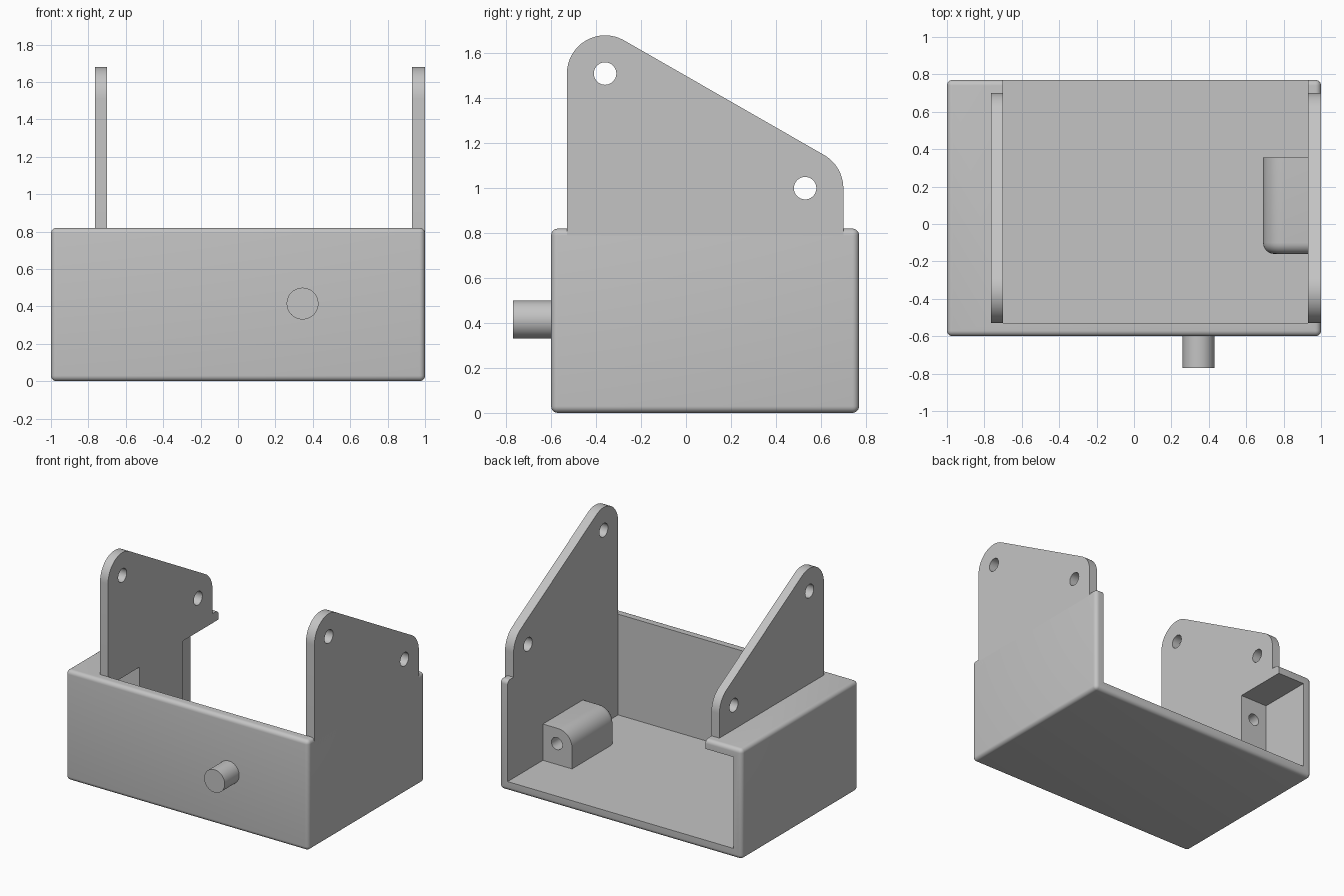
import bpy, bmesh
from math import cos, sin, pi, atan2, hypot, acos, radians

cube = bpy.data.objects.get("Cube")
if cube:
    bpy.data.objects.remove(cube, do_unlink=True)

grey = bpy.data.materials.new("plain grey")
grey.use_nodes = True
COLOUR = (0.55, 0.55, 0.55, 1)
grey.diffuse_color = COLOUR
grey.node_tree.nodes["Principled BSDF"].inputs["Base Color"].default_value = COLOUR


def arc(cx, cy, r, start, end, steps=16):
    return [(cx + r * cos(start + (end - start) * i / steps),
             cy + r * sin(start + (end - start) * i / steps)) for i in range(steps + 1)]


def circle(cx, cy, r, steps=40):
    return arc(cx, cy, r, 0, 2 * pi, steps)[:-1]


def prism(name, outline, axis, lo, hi, bevel=0, pick=None):
    """Extrude a (y,z) outline along x, or an (x,z) outline along y."""
    bm = bmesh.new()
    place = (lambda t, a, b: (t, a, b)) if axis == "x" else (lambda t, a, b: (a, t, b))
    rings = [[bm.verts.new(place(t, a, b)) for a, b in outline] for t in (lo, hi)]
    for ring in rings:
        bm.faces.new(ring)
    n = len(outline)
    for i in range(n):
        j = (i + 1) % n
        bm.faces.new((rings[0][i], rings[0][j], rings[1][j], rings[1][i]))
    bmesh.ops.recalc_face_normals(bm, faces=bm.faces)
    if bevel:
        edges = [e for e in bm.edges if pick is None or all(pick(v.co) for v in e.verts)]
        bmesh.ops.bevel(bm, geom=edges, offset=bevel, segments=6, profile=0.5, affect="EDGES")
    mesh = bpy.data.meshes.new(name)
    bm.to_mesh(mesh)
    bm.free()
    mesh.materials.append(grey)
    ob = bpy.data.objects.new(name, mesh)
    bpy.context.collection.objects.link(ob)
    return ob


def cut(ob, cutter):
    """Subtract the cutter, then discard it."""
    mod = ob.modifiers.new("cut", "BOOLEAN")
    mod.operation, mod.solver, mod.object = "DIFFERENCE", "EXACT", cutter
    bpy.context.view_layer.update()
    graph = bpy.context.evaluated_depsgraph_get()
    mesh = bpy.data.meshes.new_from_object(ob.evaluated_get(graph))
    ob.modifiers.clear()
    ob.data = mesh
    bpy.data.objects.remove(cutter, do_unlink=True)


def rect(x0, x1, z0, z1):
    return [(x0, z0), (x1, z0), (x1, z1), (x0, z1)]


WALL, TOP, FRONT, BACK = 0.07, 0.82, -0.6, 0.77
LEDGE_X, INNER = -0.7, 1 - WALL

# Rounded tray, open at the back and top, with a ledge along one side
tray = prism("tray", rect(-1, 1, 0, TOP), "y", FRONT, BACK, bevel=0.03)
cavity = [(-INNER, WALL), (INNER, WALL), (INNER, 1), (LEDGE_X, 1),
          (LEDGE_X, TOP - WALL), (-INNER, TOP - WALL)]
cut(tray, prism("cavity_cutter", cavity, "y", FRONT + WALL, 1))

# Sloped mounting ears with two holes each
R = 0.17
y1, z1, y2, z2 = -0.36, 1.51, 0.53, 1.0
normal = atan2(z2 - z1, y2 - y1) + pi / 2
ear = ([(y1 - R, TOP - WALL), (y2 + R, TOP - WALL)]
       + arc(y2, z2, R, 0, normal) + arc(y1, z1, R, normal, pi))
parts = [tray]
for name, x0, x1 in (("left_ear", INNER, 1), ("right_ear", LEDGE_X - 0.065, LEDGE_X)):
    ob = prism(name, ear, "x", x0, x1)
    for y, z in ((y1, z1), (y2, z2)):
        cut(ob, prism("hole_cutter", circle(y, z, 0.05), "x", x0 - 0.1, x1 + 0.1))
    parts.append(ob)

# Round peg on the front
parts.append(prism("front_peg", circle(0.345, 0.415, 0.085), "y", -0.77, FRONT + 0.02))

# Low screw boss with a rounded shoulder
BOSS_F, BOSS_B = -0.16, 0.355
low = [(0.94, 0.05), (0.69, 0.05)] + arc(0.805, 0.225, 0.115, pi, pi / 2) + [(0.94, 0.34)]
left_boss = prism("left_screw_boss", low, "y", BOSS_F, BOSS_B, bevel=0.06,
                  pick=lambda c: c.y < 0 and not (c.x > 0.93 and c.z < 0.06))
cut(left_boss, prism("hole_cutter", circle(0.815, 0.225, 0.045), "y", 0.05, 0.5))

# Tall screw boss under the ledge
right_boss = prism("right_screw_boss", rect(-0.94, LEDGE_X, 0.05, TOP - 0.05), "y", BOSS_F, BOSS_B)
cut(right_boss, prism("hole_cutter", circle(-0.815, 0.595, 0.045), "y", 0.05, 0.5))
parts += [left_boss, right_boss]

# Smooth the curves, keep the edges sharp
bpy.ops.object.select_all(action="DESELECT")
for ob in parts:
    ob.select_set(True)
bpy.context.view_layer.objects.active = tray
bpy.ops.object.shade_smooth_by_angle(angle=radians(30))
